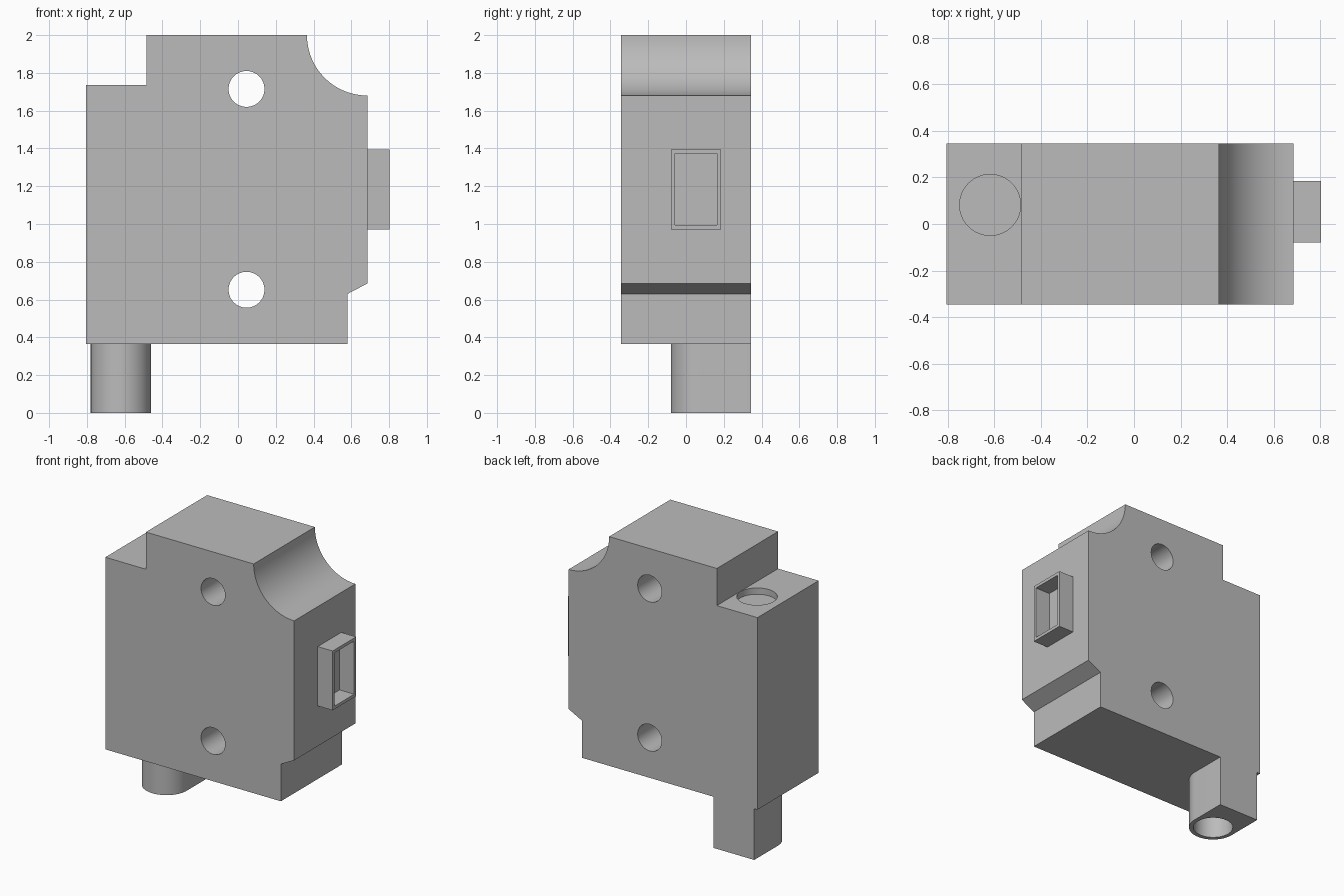
import bpy
import bmesh
from math import cos, sin, pi, radians
from mathutils import Vector

if "Cube" in bpy.data.objects:
    bpy.data.objects.remove(bpy.data.objects["Cube"], do_unlink=True)

grey = bpy.data.materials.new("housing grey")
grey.use_nodes = True
grey.diffuse_color = (0.5, 0.5, 0.5, 1)
grey.node_tree.nodes["Principled BSDF"].inputs["Base Color"].default_value = (0.5, 0.5, 0.5, 1)


def arc(cx, cy, r, start, end, steps):
    angles = [start + (end - start) * i / steps for i in range(steps + 1)]
    return [(cx + r * cos(a), cy + r * sin(a)) for a in angles]


def circle(cx, cy, r):
    return arc(cx, cy, r, 0, 2 * pi, 64)[:-1]


def rect(x0, x1, y0, y1):
    return [(x0, y0), (x1, y0), (x1, y1), (x0, y1)]


def prism(name, outline, axis, low, high):
    """Extrude a 2D outline along x, y or z; the outline uses the other two axes."""
    place = {"x": lambda a, b: (low, a, b),
             "y": lambda a, b: (a, low, b),
             "z": lambda a, b: (a, b, low)}[axis]
    move = Vector([(high - low) * (axis == k) for k in "xyz"])
    bm = bmesh.new()
    face = bm.faces.new([bm.verts.new(place(a, b)) for a, b in outline])
    top = bmesh.ops.extrude_face_region(bm, geom=[face])["geom"]
    bmesh.ops.translate(bm, vec=move, verts=[v for v in top if isinstance(v, bmesh.types.BMVert)])
    bmesh.ops.recalc_face_normals(bm, faces=bm.faces)
    mesh = bpy.data.meshes.new(name)
    bm.to_mesh(mesh)
    bm.free()
    mesh.materials.append(grey)
    obj = bpy.data.objects.new(name, mesh)
    bpy.context.collection.objects.link(obj)
    return obj


def finish(obj, cutters):
    """Cut the holes, then smooth the round walls."""
    bpy.ops.object.select_all(action="DESELECT")
    bpy.context.view_layer.objects.active = obj
    obj.select_set(True)
    for cutter in cutters:
        mod = obj.modifiers.new("cut", "BOOLEAN")
        mod.operation = "DIFFERENCE"
        mod.solver = "EXACT"
        mod.object = cutter
        bpy.ops.object.modifier_apply(modifier=mod.name)
        bpy.data.objects.remove(cutter, do_unlink=True)
    bpy.ops.object.shade_smooth_by_angle(angle=radians(30))


# Housing: notched plate with a scooped corner
HALF = 0.345
outline = [(-0.805, 0.365), (0.58, 0.365), (0.58, 0.63), (0.685, 0.685)]
outline += arc(0.685, 2.0, 0.32, 1.5 * pi, pi, 24)
outline += [(-0.485, 2.0), (-0.485, 1.735), (-0.805, 1.735)]
housing = prism("housing", outline, "y", -HALF, HALF)

# Two mounting holes and a shallow round seat on the step
cuts = [prism("hole_cutter", circle(0.045, z, 0.095), "y", -0.5, 0.5) for z in (0.652, 1.715)]
cuts.append(prism("seat_cutter", circle(-0.618, 0.082, 0.131), "z", 1.69, 1.85))
finish(housing, cuts)

# Cable outlet: rounded front, flat back, hollow
outlet = prism("cable_outlet",
               arc(-0.62, 0.08, 0.16, pi, 2 * pi, 32) + [(-0.46, HALF), (-0.78, HALF)],
               "z", 0, 0.365)
finish(outlet, [prism("bore_cutter", circle(-0.62, 0.08, 0.131), "z", -0.1, 0.36)])

# Side socket: open rectangular frame
socket = prism("side_socket", rect(-0.08, 0.185, 0.972, 1.395), "x", 0.68, 0.803)
finish(socket, [prism("socket_cutter", rect(-0.058, 0.163, 0.994, 1.373), "x", 0.687, 0.9)])
